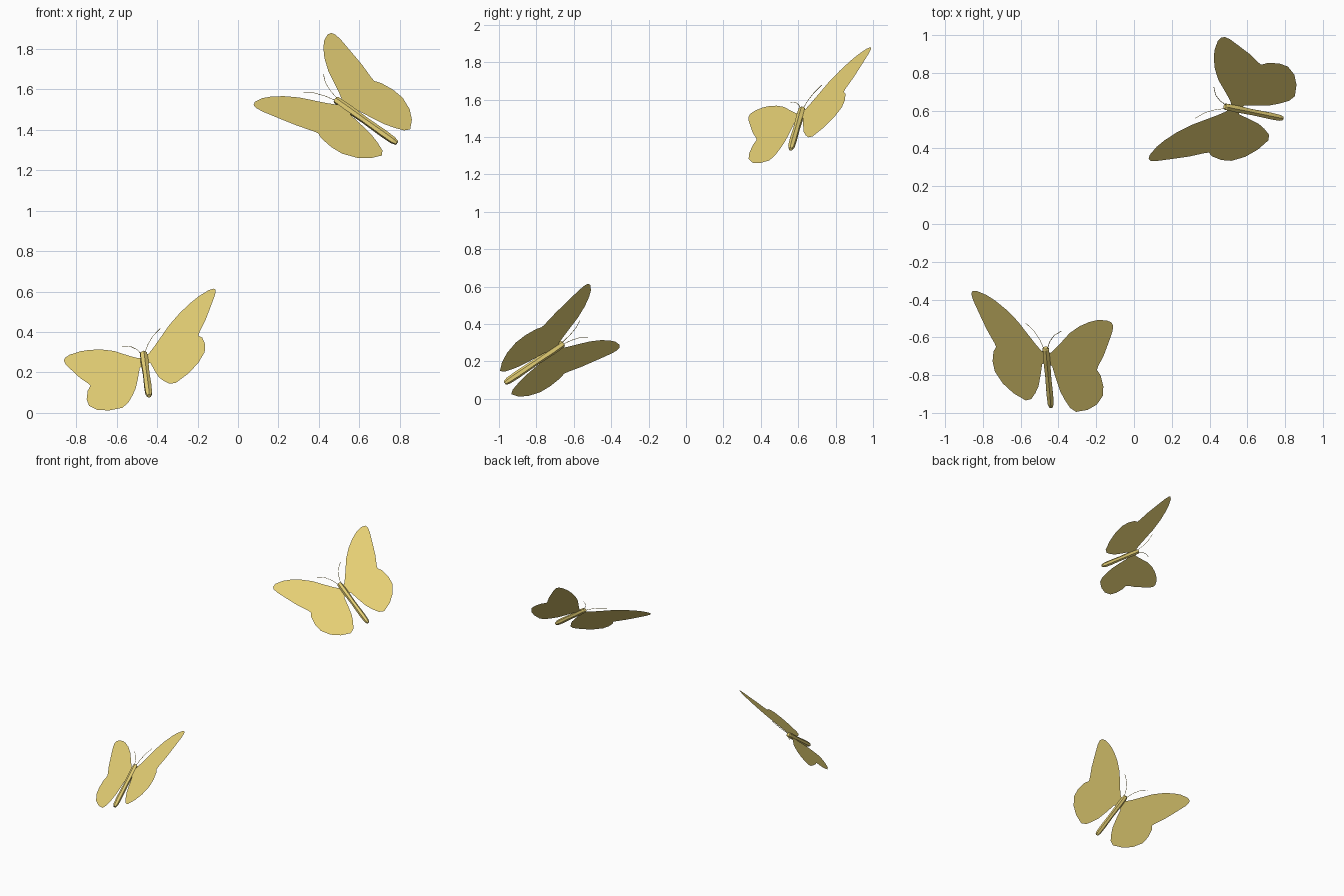
import bpy, bmesh, math
from mathutils import Vector, Matrix

if "Cube" in bpy.data.objects:
    bpy.data.objects.remove(bpy.data.objects["Cube"])

# one wing outline (sideways, forward), origin at the head
WING = [(.012, -.02), (.03, -.012), (.06, .022), (.107, .082), (.154, .143), (.218, .203),
        (.281, .246), (.331, .270), (.388, .282), (.415, .274), (.423, .255), (.416, .218),
        (.385, .137), (.348, .044), (.310, -.030), (.300, -.056), (.319, -.088),
        (.330, -.155), (.322, -.218), (.280, -.285), (.221, -.333), (.150, -.363),
        (.115, -.345), (.087, -.300), (.064, -.250), (.046, -.177), (.030, -.10), (.012, -.09)]
# body lathe profile (forward, radius)
BODY = [(.012, .013), (.004, .019), (-.06, .021), (-.17, .018), (-.29, .020),
        (-.345, .018), (-.368, .011)]
ANTENNA = [(.008, 0), (.03, .06), (.06, .108), (.107, .147)]

def material(name, rgb):
    m = bpy.data.materials.new(name)
    m.diffuse_color = (*rgb, 1)
    m.use_nodes = True
    m.node_tree.nodes["Principled BSDF"].inputs["Base Color"].default_value = m.diffuse_color
    return m

yellow = material("wing_yellow", (.80, .64, .18))

def finish(bm, name, frame, mat=yellow):
    me = bpy.data.meshes.new(name)
    bm.to_mesh(me)
    bm.free()
    me.materials.append(mat)
    ob = bpy.data.objects.new(name, me)
    ob.matrix_world = frame
    bpy.context.collection.objects.link(ob)
    return ob

def tube(bm, rings, sides):
    """Skin rings of (centre, axis, radius) and cap both ends."""
    loops = []
    for c, axis, r in rings:
        side = axis.cross(Vector((0, 0, 1))).normalized()
        up = side.cross(axis)
        loops.append([bm.verts.new(c + r * (side * math.cos(a) + up * math.sin(a)))
                      for a in (math.tau * i / sides for i in range(sides))])
    for a, b in zip(loops, loops[1:]):
        for i in range(sides):
            j = (i + 1) % sides
            bm.faces.new((a[i], a[j], b[j], b[i]))
    bm.faces.new(loops[0])
    bm.faces.new(loops[-1])
    bmesh.ops.recalc_face_normals(bm, faces=bm.faces)

def butterfly(tag, head, forward, up):
    f = Vector(forward).normalized()
    s = f.cross(Vector(up)).normalized()
    n = s.cross(f)
    frame = Matrix.Translation(head) @ Matrix((s, f, n)).transposed().to_4x4()

    for side, label in ((1, "right"), (-1, "left")):
        # flat wing sheet
        bm = bmesh.new()
        face = bm.faces.new([bm.verts.new((side * x, y, 0)) for x, y in WING])
        if face.normal.z < 0 or side > 0:
            face.normal_update()
            if face.normal.z < 0:
                face.normal_flip()
        bmesh.ops.triangulate(bm, faces=bm.faces)
        finish(bm, f"{tag}_{label}_wing", frame)

        # thin curved feeler
        bm = bmesh.new()
        pts = [Vector((side * x, y, .003)) for x, y in ANTENNA]
        rings = [(p, (pts[min(i + 1, 3)] - pts[max(i - 1, 0)]).normalized(), .0016)
                 for i, p in enumerate(pts)]
        tube(bm, rings, 4)
        finish(bm, f"{tag}_{label}_antenna", frame)

    # slender faceted body
    bm = bmesh.new()
    tube(bm, [(Vector((0, y, 0)), Vector((0, 1, 0)), r) for y, r in BODY], 6)
    finish(bm, f"{tag}_body", frame)

butterfly("lower_butterfly", (-.467, -.665, .29), (-.074, .825, .56), (-.453, -.529, .717))
butterfly("upper_butterfly", (.49, .62, 1.545), (-.804, .165, .57), (.371, -.61, .70))
